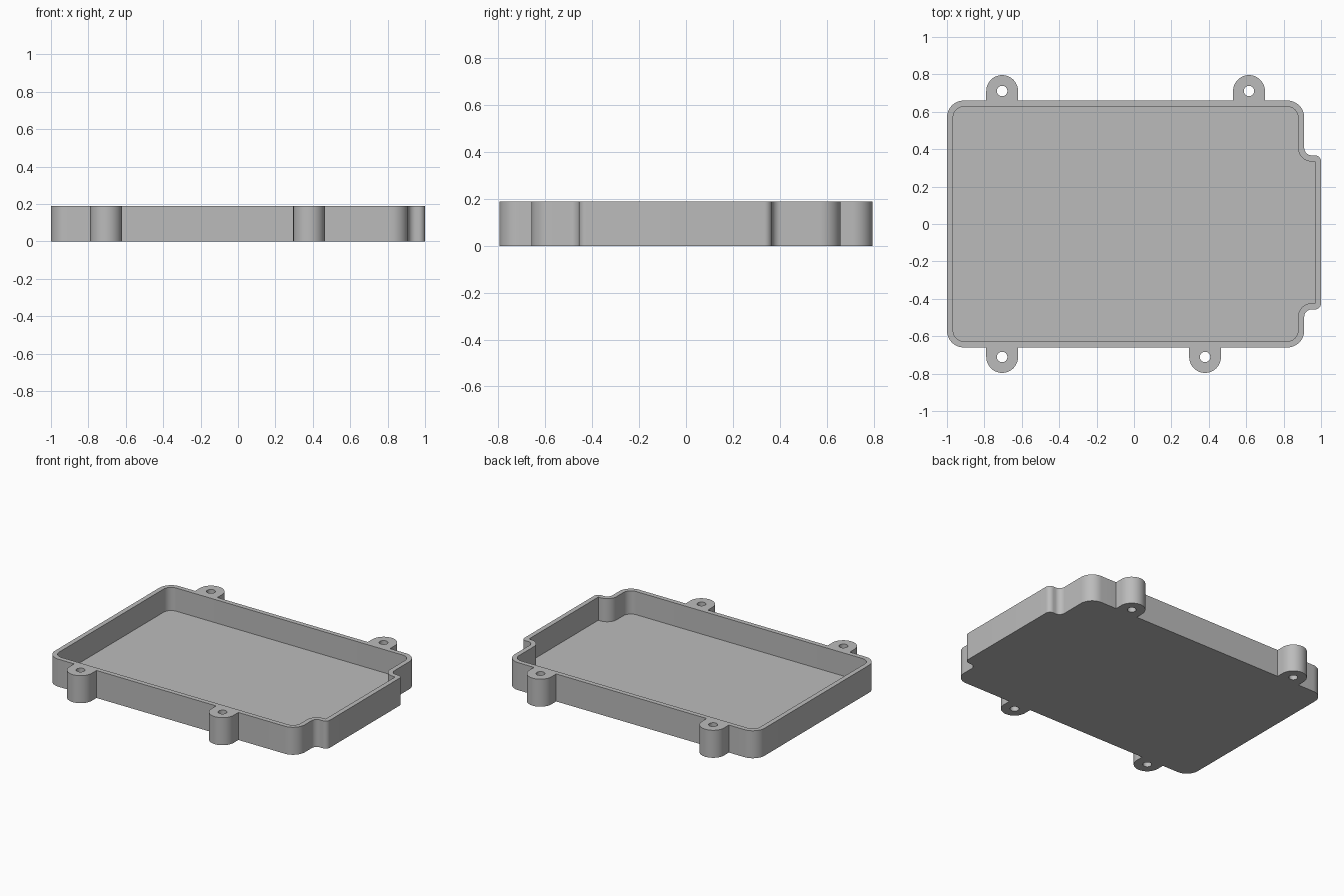
import bpy
import bmesh
from math import pi, cos, sin
from mathutils import Vector

HEIGHT, FLOOR, WALL = 0.19, 0.03, 0.033
LEFT, RIGHT, SIDE, END = -1.0, 0.91, 0.66, 1.0
END_LOW, END_HIGH = -0.457, 0.367
LUG_R, LUG_Y, HOLE_R = 0.085, 0.711, 0.028
FRONT_LUGS, BACK_LUGS = (-0.705, 0.38), (0.615, -0.705)

cube = bpy.data.objects.get("Cube")
if cube:
    bpy.data.objects.remove(cube, do_unlink=True)

grey = bpy.data.materials.new("plain grey")
grey.use_nodes = True
colour = (0.5, 0.5, 0.5, 1)
grey.diffuse_color = colour
grey.node_tree.nodes["Principled BSDF"].inputs["Base Color"].default_value = colour


def rounded(corners, steps=12):
    """Replace each right-angled (x, y, radius) corner with an arc."""
    points = []
    for i, (x, y, r) in enumerate(corners):
        p = Vector((x, y))
        if r == 0:
            points.append(p)
            continue
        a = (Vector(corners[i - 1][:2]) - p).normalized()
        b = (Vector(corners[(i + 1) % len(corners)][:2]) - p).normalized()
        centre = p + (a + b) * r
        for k in range(steps + 1):
            t = k / steps * pi / 2
            point = centre - b * r * cos(t) - a * r * sin(t)
            if not points or (point - points[-1]).length > 1e-5:
                points.append(point)
    return points


def prism(name, outline, low, high):
    """Extrude a flat outline from low to high."""
    bm = bmesh.new()
    face = bm.faces.new([bm.verts.new((p[0], p[1], low)) for p in outline])
    top = bmesh.ops.extrude_face_region(bm, geom=[face])["geom"]
    verts = [v for v in top if isinstance(v, bmesh.types.BMVert)]
    bmesh.ops.translate(bm, verts=verts, vec=(0, 0, high - low))
    bmesh.ops.recalc_face_normals(bm, faces=bm.faces)
    mesh = bpy.data.meshes.new(name)
    bm.to_mesh(mesh)
    bm.free()
    mesh.materials.append(grey)
    obj = bpy.data.objects.new(name, mesh)
    bpy.context.collection.objects.link(obj)
    return obj


def lug(x, side):
    """Corners of one screw lug, in anticlockwise order."""
    tip = side * (LUG_Y + LUG_R)
    a, b = x - side * -LUG_R, x + side * -LUG_R
    return [(a, side * SIDE, 0), (a, tip, LUG_R), (b, tip, LUG_R), (b, side * SIDE, 0)]


def box_corners(inset):
    """Front, end and back corner groups of the box, inset by the wall."""
    r, notch = 0.09 - inset, 0.04 + inset
    left, right, side, end = LEFT + inset, RIGHT - inset, SIDE - inset, END - inset
    low, high, tip = END_LOW + inset, END_HIGH - inset, WALL - inset
    return ([(left, -side, r)],
            [(right, -side, r), (right, low, notch), (end, low, tip),
             (end, high, tip), (right, high, notch), (right, side, r)],
            [(left, side, r)])


# Tray body with the four lugs in its outline
start, end, finish = box_corners(0)
outline = start + sum((lug(x, -1) for x in FRONT_LUGS), []) + end
outline += sum((lug(x, 1) for x in BACK_LUGS), []) + finish
tray = prism("tray", rounded(outline), 0, HEIGHT)

# Cavity and screw holes
cutters = [prism("cavity_cutter", rounded(sum(box_corners(WALL), [])), FLOOR, HEIGHT + 0.1)]
for side, row in ((-1, FRONT_LUGS), (1, BACK_LUGS)):
    for x in row:
        circle = [(x + HOLE_R * cos(k * pi / 16), side * LUG_Y + HOLE_R * sin(k * pi / 16))
                  for k in range(32)]
        cutters.append(prism("hole_cutter", circle, -0.1, HEIGHT + 0.1))

bpy.ops.object.select_all(action="DESELECT")
bpy.context.view_layer.objects.active = tray
tray.select_set(True)
for cutter in cutters:
    cutter.hide_render = True
    cut = tray.modifiers.new("cut", "BOOLEAN")
    cut.operation, cut.solver, cut.object = "DIFFERENCE", "EXACT", cutter
    bpy.ops.object.modifier_apply(modifier=cut.name)
    bpy.data.objects.remove(cutter, do_unlink=True)

bpy.ops.object.shade_smooth_by_angle(angle=pi / 6)
